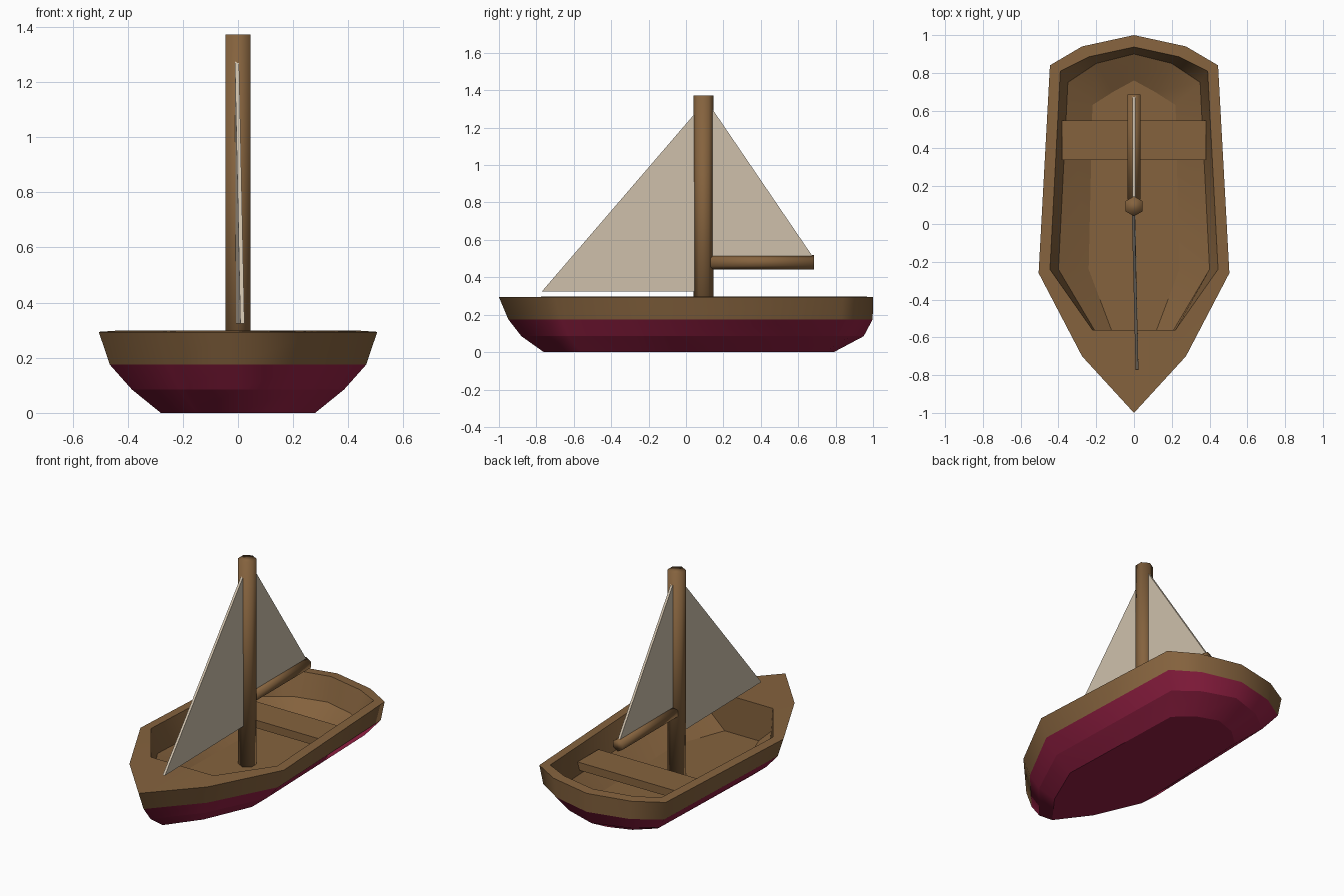
import bpy, bmesh, math
from mathutils import Matrix

if "Cube" in bpy.data.objects:
    bpy.data.objects.remove(bpy.data.objects["Cube"])


def material(name, color):
    m = bpy.data.materials.new(name)
    m.diffuse_color = (*color, 1)
    m.use_nodes = True
    m.node_tree.nodes["Principled BSDF"].inputs["Base Color"].default_value = m.diffuse_color
    return m


wood = material("brown wood", (0.235, 0.124, 0.048))
red = material("dark red paint", (0.31, 0.015, 0.06))
cloth = material("cream cloth", (0.62, 0.53, 0.41))


def finish(bm, name, mats, smooth=False):
    bmesh.ops.recalc_face_normals(bm, faces=bm.faces[:])
    for f in bm.faces:
        f.smooth = smooth
    me = bpy.data.meshes.new(name)
    bm.to_mesh(me)
    bm.free()
    for m in mats:
        me.materials.append(m)
    ob = bpy.data.objects.new(name, me)
    bpy.context.collection.objects.link(ob)
    return ob


# Hull: half outlines from bow to stern, mirrored, lofted up the outside and down inside
OUTSIDE = [
    (0.0, [(0, -.76), (.15, -.56), (.28, -.26), (.25, .64), (.14, .74), (0, .79)]),
    (0.085, [(0, -.88), (.21, -.63), (.385, -.26), (.355, .77), (.21, .88), (0, .95)]),
    (0.175, [(0, -.95), (.25, -.67), (.465, -.26), (.425, .83), (.26, .935), (0, .998)]),
    (0.294, [(0, -1), (.275, -.70), (.505, -.26), (.445, .84), (.275, .94), (0, 1)]),
]
INSIDE = [
    (0.298, [(0, -.56), (.22, -.56), (.445, -.24), (.39, .81), (.24, .885), (0, .937)]),
    (0.15, [(0, -.56), (.21, -.56), (.40, -.24), (.35, .75), (.20, .85), (0, .90)]),
    (0.065, [(0, -.56), (.12, -.56), (.24, -.24), (.22, .63), (.11, .70), (0, .76)]),
]
bm = bmesh.new()
rings = []
for z, half in OUTSIDE + INSIDE:
    full = half + [(-x, y) for x, y in half[-2:0:-1]]
    rings.append([bm.verts.new((x, y, z)) for x, y in full])
n = len(rings[0])
for a, b in zip(rings, rings[1:]):
    for i in range(n):
        j = (i + 1) % n
        bm.faces.new((a[i], a[j], b[j], b[i]))
bm.faces.new(rings[0])
bm.faces.new(rings[-1])
# red paint on the outside below the wooden band
lower = set(rings[0] + rings[1] + rings[2])
for f in bm.faces:
    f.material_index = 1 if all(v in lower for v in f.verts) else 0
# level edges stay crisp, upright edges are smooth, bulkhead corners crisp
ring_of = {v: k for k, ring in enumerate(rings) for v in ring}
for e in bm.edges:
    a, b = e.verts
    bulkhead = min(ring_of[a], ring_of[b]) >= 4 and a.co.y < -.5 and abs(a.co.x) > .1
    e.smooth = ring_of[a] != ring_of[b] and not bulkhead
finish(bm, "hull", [wood, red], True)


# Seat
bm = bmesh.new()
bmesh.ops.create_cube(bm, size=1, matrix=Matrix.Translation((0, .443, .195)) @ Matrix.Diagonal((.76, .21, .05, 1)))
finish(bm, "seat", [wood])


# Six-sided spars, turned so that corners lie on the y axis before placing
probe = bmesh.new()
first = bmesh.ops.create_cone(probe, segments=6, radius1=1, radius2=1, depth=1)["verts"][0].co
turn = Matrix.Rotation(math.pi / 2 - math.atan2(first.y, first.x), 4, 'Z')
probe.free()


def spar(name, radius, length, matrix):
    bm = bmesh.new()
    bmesh.ops.create_cone(bm, cap_ends=True, segments=6, radius1=radius, radius2=radius,
                          depth=length, matrix=matrix @ turn)
    finish(bm, name, [wood], True)


spar("mast", .053, 1.31, Matrix.Translation((0, .094, .717)))
spar("boom", .039, .555, Matrix.Translation((0, .408, .48)) @ Matrix.Rotation(math.pi / 2, 4, 'X'))


# Sails: thin triangular sheets
def sail(name, corners, thick=.015):
    bm = bmesh.new()
    sides = [[bm.verts.new((x + s * thick / 2, y, z)) for x, y, z in corners] for s in (-1, 1)]
    for s in sides:
        bm.faces.new(s)
    for i in range(3):
        j = (i + 1) % 3
        bm.faces.new((sides[0][i], sides[0][j], sides[1][j], sides[1][i]))
    finish(bm, name, [cloth])


sail("main_sail", [(0, .12, 1.33), (0, .12, .50), (0, .685, .50)])
sail("front_sail", [(-.004, .06, 1.29), (0, .06, .325), (.016, -.77, .325)])
